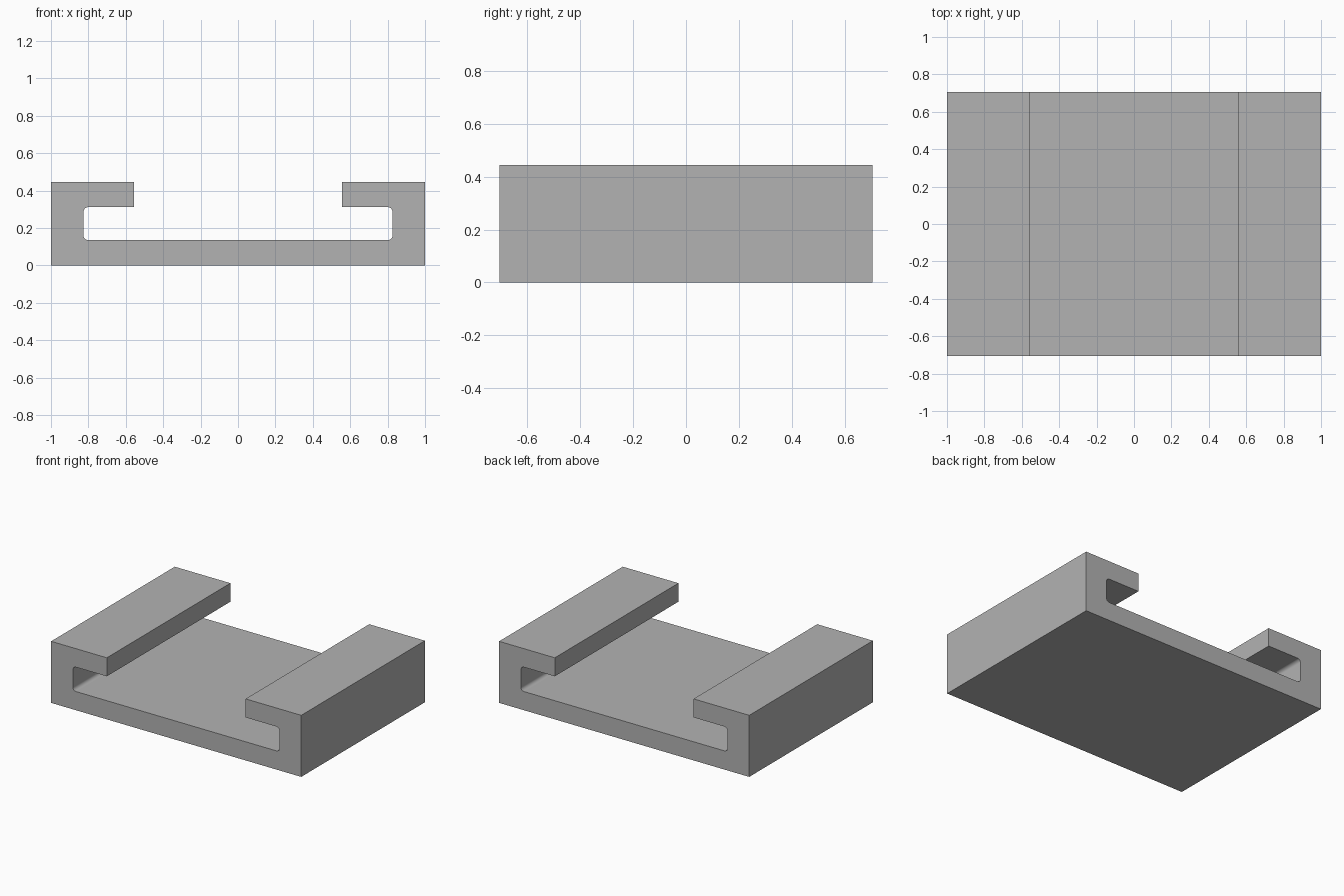
import bpy
import bmesh
from math import cos, sin, pi

cube = bpy.data.objects.get("Cube")
if cube:
    bpy.data.objects.remove(cube, do_unlink=True)

# Overall sizes
HALF_WIDTH, HALF_DEPTH, HEIGHT = 1.0, 0.706, 0.445
LIP_X, LIP_Z = 0.555, 0.311          # inner edge and underside of each lip
WALL_X, FLOOR_Z = 0.826, 0.135       # slot wall and slot floor
RADIUS, STEPS = 0.025, 8             # rounded slot corners

# Plain grey material
grey = bpy.data.materials.new("grey")
grey.use_nodes = True
colour = (0.45, 0.45, 0.45, 1)
grey.diffuse_color = colour
grey.node_tree.nodes["Principled BSDF"].inputs["Base Color"].default_value = colour


def fillet(cx, cz, start):
    """Quarter arc, counter-clockwise from the start angle."""
    angles = [start + pi / 2 * i / STEPS for i in range(STEPS + 1)]
    return [(cx + RADIUS * cos(a), cz + RADIUS * sin(a)) for a in angles]


# Right half of the channel section, from the base up and back to the slot floor
slot_x = WALL_X - RADIUS
half = [(HALF_WIDTH, 0), (HALF_WIDTH, HEIGHT), (LIP_X, HEIGHT), (LIP_X, LIP_Z)]
half += reversed(fillet(slot_x, LIP_Z - RADIUS, 0))
half += reversed(fillet(slot_x, FLOOR_Z + RADIUS, -pi / 2))
section = half + [(-x, z) for x, z in reversed(half)]

# Extrude the section from front to back
bm = bmesh.new()
face = bm.faces.new([bm.verts.new((x, -HALF_DEPTH, z)) for x, z in section])
ext = bmesh.ops.extrude_face_region(bm, geom=[face], use_keep_orig=True)
moved = [v for v in ext["geom"] if isinstance(v, bmesh.types.BMVert)]
bmesh.ops.translate(bm, verts=moved, vec=(0, 2 * HALF_DEPTH, 0))
bmesh.ops.recalc_face_normals(bm, faces=bm.faces)

# Only the rounded corners are smooth
for f in bm.faces:
    f.smooth = abs(f.normal.x) > 0.01 and abs(f.normal.z) > 0.01

mesh = bpy.data.meshes.new("slotted_channel")
bm.to_mesh(mesh)
bm.free()
mesh.materials.append(grey)
channel = bpy.data.objects.new("slotted_channel", mesh)
bpy.context.collection.objects.link(channel)
